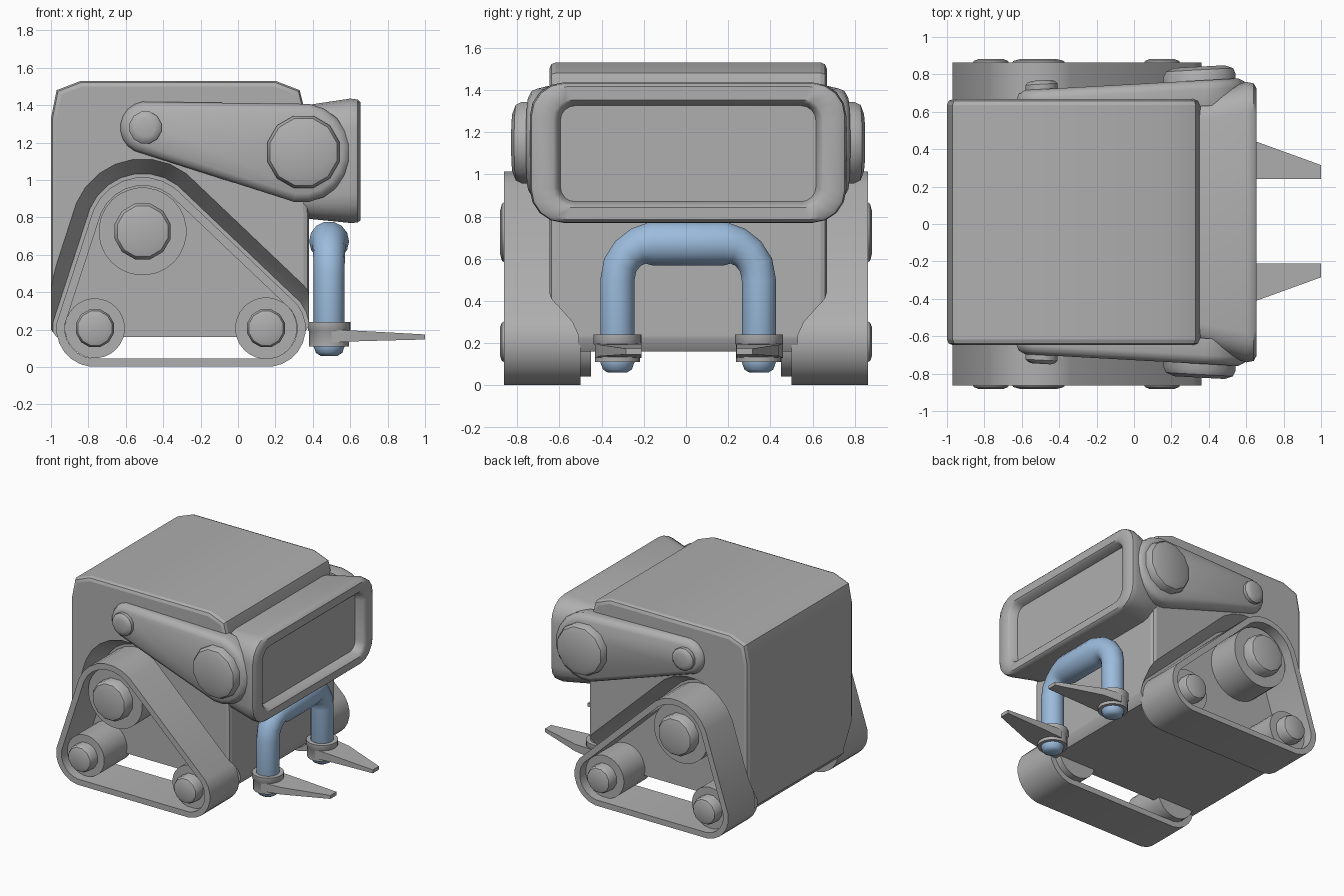
import bpy
import bmesh
from math import cos, sin, pi, tau
from mathutils import Vector

if "Cube" in bpy.data.objects:
    bpy.data.objects.remove(bpy.data.objects["Cube"], do_unlink=True)

MID = 0.01  # the upper body sits slightly off centre


def material(name, colour):
    mat = bpy.data.materials.new(name)
    mat.use_nodes = True
    mat.diffuse_color = (*colour, 1)
    for node in mat.node_tree.nodes:
        if node.type == 'BSDF_PRINCIPLED':
            node.inputs["Base Color"].default_value = (*colour, 1)
            node.inputs["Roughness"].default_value = 0.7
    return mat


GREY = material("warm_grey", (0.43, 0.43, 0.43))
BLUE = material("soft_blue", (0.33, 0.5, 0.72))


def activate(obj):
    bpy.ops.object.select_all(action='DESELECT')
    obj.select_set(True)
    bpy.context.view_layer.objects.active = obj


def smooth(obj, angle=0.7):
    activate(obj)
    bpy.ops.object.shade_smooth_by_angle(angle=angle)


def loft(name, loops, mat=GREY, ring=False, angle=0.7):
    """Skin equal-length loops; cap the ends, or close it into a ring."""
    bm = bmesh.new()
    rows = [[bm.verts.new(p) for p in loop] for loop in loops]
    n = len(rows[0])
    pairs = list(zip(rows, rows[1:]))
    if ring:
        pairs.append((rows[-1], rows[0]))
    else:
        bm.faces.new(rows[0])
        bm.faces.new(rows[-1])
    for a, b in pairs:
        for i in range(n):
            j = (i + 1) % n
            bm.faces.new((a[i], a[j], b[j], b[i]))
    bmesh.ops.recalc_face_normals(bm, faces=bm.faces)
    mesh = bpy.data.meshes.new(name)
    bm.to_mesh(mesh)
    bm.free()
    obj = bpy.data.objects.new(name, mesh)
    bpy.context.collection.objects.link(obj)
    mesh.materials.append(mat)
    smooth(obj, angle)
    return obj


def hull(circles, y, grow=0.0, n=24, shear=0.0, side=1, mid=0.0):
    """Outline wrapped around circles (x, z, r) in a plane of constant y."""
    pts = []
    for i in range(n):
        a = tau * (i + 0.5) / n
        c, s = cos(a), sin(a)
        x, z, r = max(circles, key=lambda k: k[0] * c + k[1] * s + k[2])
        x, z = x + (r + grow) * c, z + (r + grow) * s
        pts.append((x, mid + side * (y + shear * x), z))
    return pts


def knob(name, x, z, profile, side, n=12, shear=0.0, mid=0.0):
    """Turned disc facing sideways; profile is (radius, y)."""
    return loft(name, [hull([(x, z, r)], y, 0, n, shear, side, mid) for r, y in profile])


def apply(obj, modifier):
    activate(obj)
    bpy.ops.object.modifier_apply(modifier=modifier.name)


# Body: a boxy profile with softened top corners
profile = [(-0.97, 0.16), (0.34, 0.16), (0.38, 0.22), (0.38, 0.8), (0.36, 1.36), (0.33, 1.48),
           (0.2, 1.53), (-0.84, 1.53), (-0.97, 1.48), (-1, 1.33), (-1, 0.2)]
body = loft("body", [[(x, MID + y, z) for x, z in profile] for y in (-0.657, 0.657)])
bevel = body.modifiers.new("soft_edges", 'BEVEL')
bevel.width = 0.03
bevel.segments = 2
bevel.limit_method = 'ANGLE'
bevel.angle_limit = 1.2
apply(body, bevel)

# Flared arches cut in the body around each track
WHEELS = [(-0.765, 0.207, 0.207), (0.155, 0.207, 0.207), (-0.51, 0.73, 0.285)]
for side in (-1, 1):
    cutter = loft("arch_cutter", [hull(WHEELS, y, g, side=side, mid=MID)
                                  for y, g in ((0.52, 0.02), (0.66, 0.1), (0.8, 0.18))])
    cutter.hide_render = True
    cut = body.modifiers.new("arch", 'BOOLEAN')
    cut.operation = 'DIFFERENCE'
    cut.solver = 'EXACT'
    cut.object = cutter
    apply(body, cut)
    bpy.data.objects.remove(cutter, do_unlink=True)
smooth(body, 0.6)

for side, word in ((-1, "front"), (1, "back")):
    # Track belt, an open band around three wheels
    loft(word + "_track_belt", [hull(WHEELS, y, g, side=side) for y, g in
                                ((0.5, 0), (0.863, 0), (0.863, -0.045), (0.5, -0.045))], ring=True)
    # Wheels with domed hubs
    for label, x, z, r, h in (("rear_wheel", -0.765, 0.207, 0.16, 0.105),
                              ("fore_wheel", 0.15, 0.207, 0.165, 0.105),
                              ("top_wheel", -0.51, 0.725, 0.235, 0.155)):
        knob(f"{word}_{label}", x, z, [(r, 0.45), (r, 0.79)], side, 28)
        knob(f"{word}_{label}_hub", x, z,
             [(h, 0.7), (h, 0.85), (h * 0.9, 0.872), (h * 0.65, 0.882)], side)

    # Tapered side arm that splays outward toward the head
    tilt = 0.055
    arm = [(-0.49, 1.28, 0.14), (0.34, 1.145, 0.265)]
    loft(word + "_side_arm", [hull(arm, y, g, 20, tilt, side, MID) for y, g in
                              ((0.6, -0.01), (0.69, 0), (0.72, -0.012), (0.738, -0.045))], angle=0.9)
    knob(word + "_arm_large_cap", 0.35, 1.15,
         [(0.2, 0.68), (0.2, 0.765), (0.185, 0.795), (0.14, 0.812)], side, 12, tilt, MID)
    knob(word + "_arm_small_cap", -0.495, 1.28,
         [(0.088, 0.7), (0.088, 0.765), (0.075, 0.778), (0.05, 0.785)], side, 12, tilt, MID)


# Head: flared rounded box with a sunken screen
def rounded(x, half, low, high, radius, steps=4):
    pts = []
    for q, (sy, top) in enumerate(((1, 1), (-1, 1), (-1, 0), (1, 0))):
        cy = MID + sy * (half - radius)
        cz = high - radius if top else low + radius
        for i in range(steps + 1):
            a = (q + i / steps) * pi / 2
            pts.append((x, cy + radius * cos(a), cz + radius * sin(a)))
    return pts


loft("head", [rounded(0.3, 0.65, 0.8, 1.395, 0.12),
              rounded(0.4, 0.68, 0.79, 1.405, 0.13),
              rounded(0.6, 0.75, 0.77, 1.435, 0.16),
              rounded(0.64, 0.742, 0.772, 1.43, 0.155),
              rounded(0.655, 0.715, 0.785, 1.415, 0.14),
              rounded(0.655, 0.64, 0.842, 1.352, 0.09),
              rounded(0.64, 0.62, 0.856, 1.338, 0.08),
              rounded(0.585, 0.605, 0.87, 1.325, 0.07)])

# Legs: one bent tube, thicker in the middle, with rounded ends
LEG_X, LEG_Y = 0.487, 0.335
half = [(LEG_Y, 0.06, 0.045), (LEG_Y, 0.075, 0.07), (LEG_Y, 0.11, 0.083), (LEG_Y, 0.5, 0.083),
        (0.322, 0.57, 0.084), (0.285, 0.625, 0.086), (0.235, 0.66, 0.092), (0.17, 0.672, 0.107)]
path = half + [(-y, z, r) for y, z, r in reversed(half)]
loops = []
for i, (y, z, r) in enumerate(path):
    before, after = path[max(i - 1, 0)], path[min(i + 1, len(path) - 1)]
    along = Vector((0, after[0] - before[0], after[1] - before[1])).normalized()
    across = Vector((1, 0, 0)).cross(along)
    centre = Vector((LEG_X, MID + y, z))
    loops.append([centre + r * (cos(a) * Vector((1, 0, 0)) + sin(a) * across)
                  for a in (tau * k / 14 for k in range(14))])
loft("leg_arch", loops, BLUE, angle=0.9)

# Feet: a stepped collar with a tapering blade
for side, word in ((-1, "front"), (1, "back")):
    loft(word + "_foot_collar",
         [[(LEG_X + r * cos(tau * k / 20), MID + side * LEG_Y + r * sin(tau * k / 20), z)
           for k in range(20)]
          for r, z in ((0.107, 0.11), (0.107, 0.19), (0.114, 0.2), (0.114, 0.24))])
    loft(word + "_foot_blade",
         [[(x, 0.015 + side * y, z) for y, z in ((a, low), (b, low), (b, high), (a, high))]
          for x, a, b, low, high in ((0.5, 0.225, 0.445, 0.13, 0.2),
                                     (0.655, 0.225, 0.425, 0.138, 0.193),
                                     (1.0, 0.225, 0.3, 0.147, 0.174))], angle=0.4)
